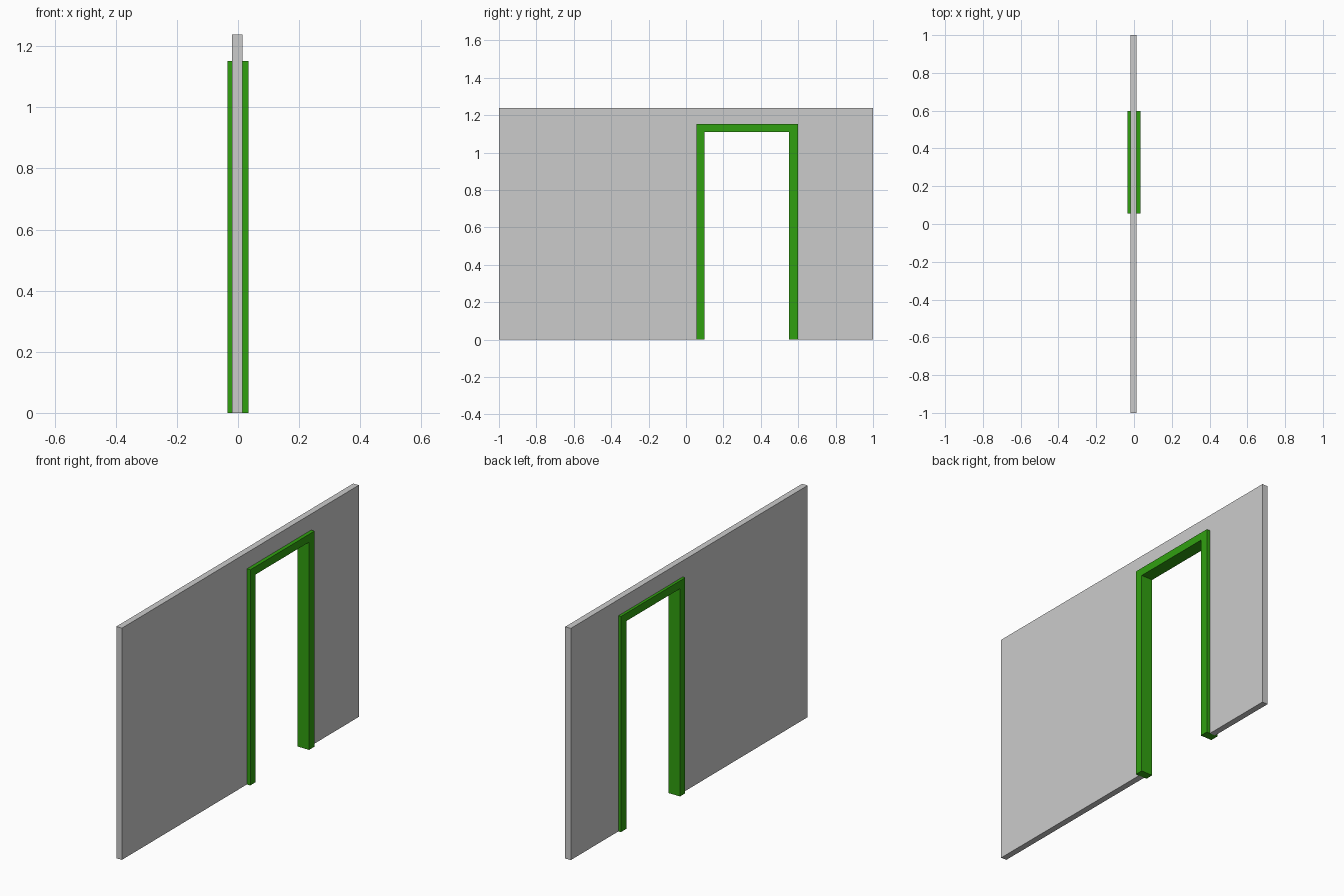
import bpy, bmesh

if "Cube" in bpy.data.objects:
    bpy.data.objects.remove(bpy.data.objects["Cube"])


def extrude_profile(name, profile, x0, x1):
    """Extrude a closed (y, z) outline along x."""
    bm = bmesh.new()
    face = bm.faces.new([bm.verts.new((x0, y, z)) for y, z in profile])
    ext = bmesh.ops.extrude_face_region(bm, geom=[face])
    verts = [g for g in ext["geom"] if isinstance(g, bmesh.types.BMVert)]
    bmesh.ops.translate(bm, verts=verts, vec=(x1 - x0, 0, 0))
    bmesh.ops.recalc_face_normals(bm, faces=bm.faces)
    mesh = bpy.data.meshes.new(name)
    bm.to_mesh(mesh)
    bm.free()
    obj = bpy.data.objects.new(name, mesh)
    bpy.context.collection.objects.link(obj)
    return obj


def arch(outer, inner):
    """Upside-down U outline from (left, right, top) of both edges."""
    (a, b, t), (c, d, u) = outer, inner
    return [(a, 0), (a, t), (b, t), (b, 0), (d, 0), (d, u), (c, u), (c, 0)]


wall_edge = (-1.0, 1.0, 1.238)
frame_edge = (0.055, 0.598, 1.152)
opening = (0.099, 0.552, 1.11)

# Wall with the doorway cut out of its profile
extrude_profile("wall", arch(wall_edge, frame_edge), -0.019, 0.014)

# Door frame, standing proud of the wall on both sides
frame = extrude_profile("door_frame", arch(frame_edge, opening), -0.034, 0.034)
green = bpy.data.materials.new("green_paint")
green.diffuse_color = (0.03, 0.35, 0.005, 1)
green.use_nodes = True
green.node_tree.nodes["Principled BSDF"].inputs["Base Color"].default_value = green.diffuse_color
frame.data.materials.append(green)
